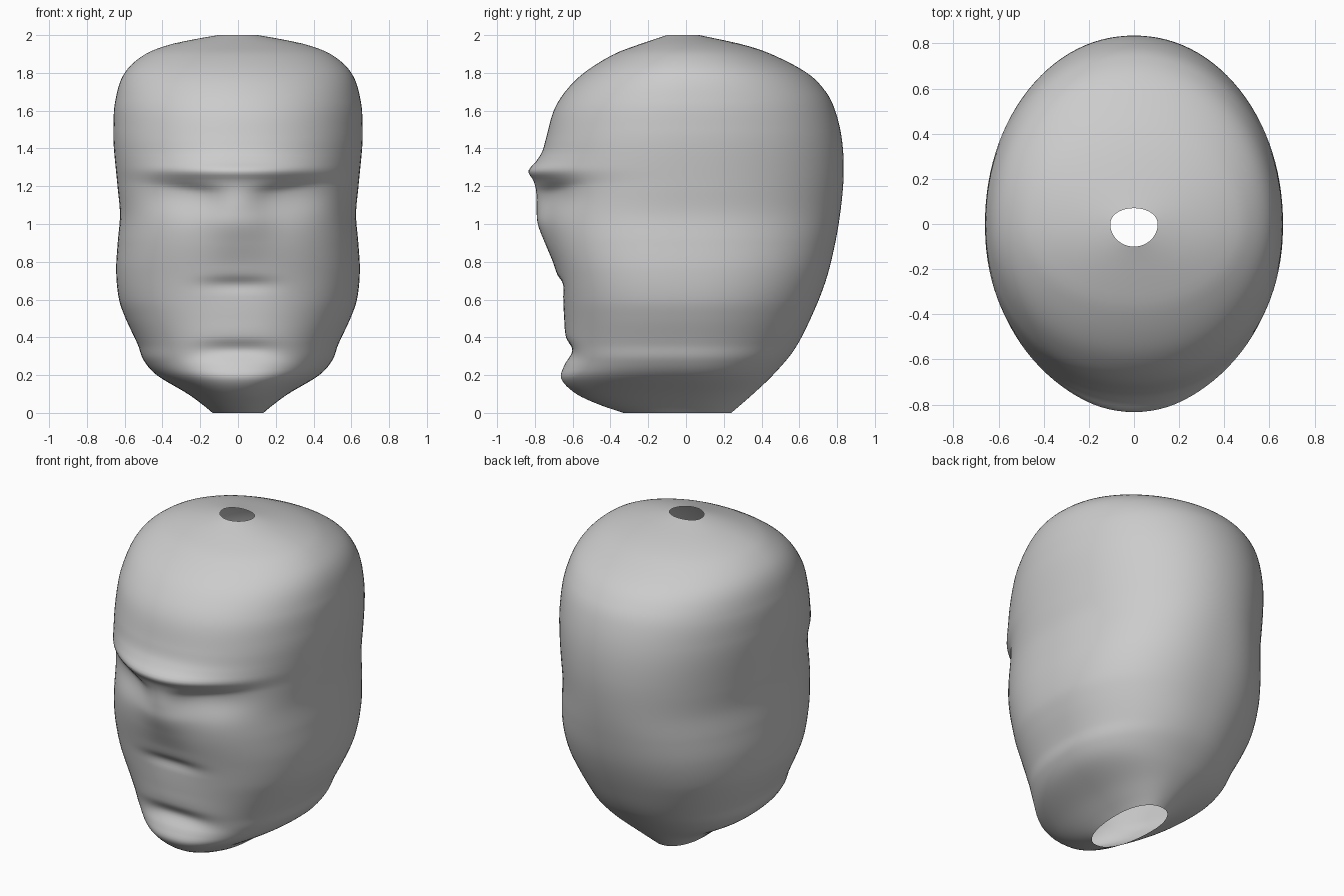
import bpy, bmesh, math

# Profiles: (height, value) pairs for half width, centre front, plain front, back
WIDTH = [(0, .135), (.03, .17), (.1, .265), (.2, .43), (.28, .5), (.36, .53), (.5, .595), (.6, .63),
         (.75, .645), (.9, .637), (1.05, .625), (1.2, .638), (1.4, .657), (1.5, .66), (1.65, .65),
         (1.8, .6), (1.9, .49), (1.95, .36), (1.98, .22), (2, .105)]
FRONT = [(0, .33), (.04, .45), (.1, .58), (.18, .66), (.25, .645), (.33, .602), (.4, .635), (.5, .645),
         (.62, .65), (.68, .647), (.73, .68), (.8, .705), (.9, .747), (1, .785), (1.08, .793), (1.18, .797),
         (1.23, .81), (1.28, .835), (1.33, .795), (1.38, .763), (1.45, .742), (1.6, .7), (1.7, .64),
         (1.8, .54), (1.9, .38), (1.95, .25), (2, .1)]
PLAIN = [(0, .33), (.04, .44), (.1, .54), (.2, .62), (.33, .635), (.5, .648), (.7, .675), (.9, .725),
         (1.05, .75), (1.2, .752), (1.35, .748), (1.45, .738), (1.6, .7), (1.7, .64), (1.8, .54),
         (1.9, .38), (1.95, .25), (2, .1)]
BACK = [(0, .24), (.1, .355), (.2, .46), (.33, .57), (.5, .66), (.7, .74), (.9, .79), (1.1, .822),
        (1.28, .835), (1.45, .825), (1.6, .79), (1.7, .74), (1.8, .64), (1.9, .45), (1.95, .3), (2, .07)]
# Half width over which the centre features spread sideways
SPREAD = [(0, .4), (.2, .4), (.33, .22), (.6, .2), (.75, .17), (1, .15), (1.17, .15), (1.24, .4),
          (1.3, .48), (1.45, .5), (2, .5)]
# Squareness of the cross-section (2 is an ellipse), face side and back
SQUARE_F = [(0, 2.2), (.2, 2.3), (.5, 2.4), (.75, 2.5), (1, 2.42), (1.2, 2.25), (1.35, 2.22), (1.6, 2.12), (2, 2)]
SQUARE_B = [(0, 2.2), (.2, 2.15), (.75, 2.22), (1.2, 2.08), (2, 2.05)]


def sample(pts, z):
    """Smooth Hermite interpolation through the profile points."""
    i = 0
    while i < len(pts) - 2 and z > pts[i + 1][0]:
        i += 1

    def slope(k):
        a, b = pts[max(k - 1, 0)], pts[min(k + 1, len(pts) - 1)]
        return (b[1] - a[1]) / (b[0] - a[0])
    (z0, v0), (z1, v1) = pts[i], pts[i + 1]
    h = z1 - z0
    t = (z - z0) / h
    return ((2*t**3 - 3*t**2 + 1)*v0 + (t**3 - 2*t**2 + t)*h*slope(i)
            + (3*t**2 - 2*t**3)*v1 + (t**3 - t**2)*h*slope(i + 1))


def bump(d, r):
    return math.exp(-(d / r) ** 2)


# Head: stacked rings, open at crown and neck
RINGS, SEG = 140, 112
bm = bmesh.new()
rows = []
for i in range(RINGS + 1):
    z = 2 * i / RINGS
    w, f, p, b, s, nf, nb = (sample(c, z) for c in (WIDTH, FRONT, PLAIN, BACK, SPREAD, SQUARE_F, SQUARE_B))
    row = []
    for k in range(SEG):
        a = 2 * math.pi * k / SEG
        sn, c = math.sin(a), math.cos(a)
        n = nf if c > 0 else nb
        r = (abs(sn) ** n + abs(c) ** n) ** (-1 / n)
        x = w * r * sn
        if c > 0:
            # brow, nose, lips and chin, then eye sockets
            depth = p + (f - p) * math.exp(-abs(x / s) ** 2.5)
            depth -= .04 * bump(abs(x) - .31, .19) * bump(z - 1.15, .11)
        else:
            depth = b
        row.append(bm.verts.new((x, -depth * r * c, z)))
    rows.append(row)
for r0, r1 in zip(rows, rows[1:]):
    for k in range(SEG):
        n = (k + 1) % SEG
        bm.faces.new((r0[k], r1[k], r1[n], r0[n])).smooth = True
bmesh.ops.recalc_face_normals(bm, faces=bm.faces)
mesh = bpy.data.meshes.new("head")
bm.to_mesh(mesh)
bm.free()
bpy.context.collection.objects.link(bpy.data.objects.new("head", mesh))
